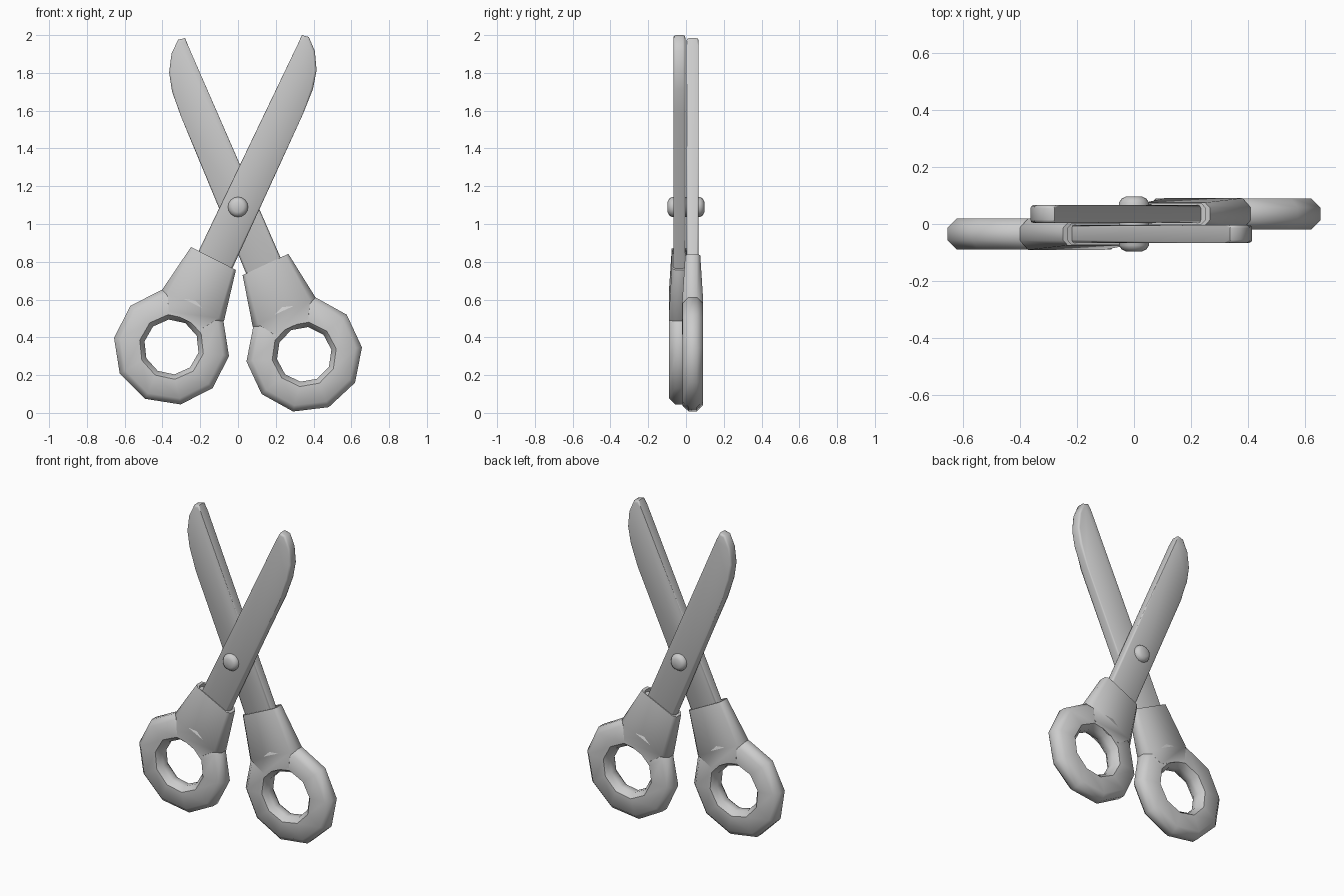
import bpy, bmesh, math
from mathutils import Matrix, Vector

if "Cube" in bpy.data.objects:
    bpy.data.objects.remove(bpy.data.objects["Cube"])


def finish(name, bm):
    bmesh.ops.recalc_face_normals(bm, faces=bm.faces)
    me = bpy.data.meshes.new(name)
    bm.to_mesh(me)
    bm.free()
    ob = bpy.data.objects.new(name, me)
    bpy.context.collection.objects.link(ob)
    bpy.ops.object.select_all(action='DESELECT')
    ob.select_set(True)
    bpy.context.view_layer.objects.active = ob
    bpy.ops.object.shade_smooth_by_angle(angle=math.radians(50))
    return ob


def loft(bm, rings, closed=False):
    """Skin a list of closed vertex rings, capping the ends unless closed."""
    rows = [[bm.verts.new(p) for p in r] for r in rings]
    pairs = list(zip(rows, rows[1:]))
    if closed:
        pairs.append((rows[-1], rows[0]))
    for a, b in pairs:
        for i in range(len(a)):
            j = (i + 1) % len(a)
            bm.faces.new((a[i], a[j], b[j], b[i]))
    if not closed:
        bm.faces.new(rows[0])
        bm.faces.new(rows[-1])


# Blade: flat outline, extruded, with softened edges
outline = [(0.338, 2.0), (0.375, 1.99), (0.407, 1.915), (0.416, 1.815),
           (0.397, 1.714), (0.344, 1.582), (-0.064, 0.69), (-0.25, 0.77),
           (0.318, 1.955)]
bm = bmesh.new()
loft(bm, [[(x, y, z) for x, z in outline] for y in (-0.067, -0.003)])
rim = [e for e in bm.edges if abs(e.verts[0].co.y - e.verts[1].co.y) < 0.001]
bmesh.ops.bevel(bm, geom=rim, offset=0.012, segments=2, profile=0.5,
                affect='EDGES')
blade = finish("front_blade", bm)

# Handle: ten-sided finger ring with an octagonal section
Y = -0.0355
C = Vector((-0.352, Y, 0.349))
section = [(0.146, -0.022), (0.172, -0.055), (0.275, -0.055), (0.308, -0.022),
           (0.308, 0.022), (0.275, 0.055), (0.172, 0.055), (0.146, 0.022)]
bm = bmesh.new()
rings = []
for k in range(10):
    ring = []
    for r, y in section:
        a = math.radians(-9 + 36 * k - (3 if r < 0.2 else 0))
        ring.append(C + Vector((r * math.cos(a), y, r * math.sin(a))))
    rings.append(ring)
loft(bm, rings, closed=True)


# Handle collar: tapered sleeve growing out of the ring, with a shallow socket
def collar_ring(a, c, h, inset, rim):
    w = (c - a).normalized()
    up = Vector((0, 1, 0))
    return [a - up * rim, a + w * inset - up * h, c - w * inset - up * h,
            c - up * rim, c + up * rim, c - w * inset + up * h,
            a + w * inset + up * h, a + up * rim]


a, c = Vector((-0.402, Y, 0.651)), Vector((-0.074, Y, 0.487))
a2, c2 = Vector((-0.249, Y, 0.878)), Vector((-0.011, Y, 0.757))
end = collar_ring(a2, c2, 0.040, 0.018, 0.022)
mid = (a2 + c2) / 2
lip = [mid + (p - mid) * 0.88 for p in end]
down = Vector((-0.43, 0, -0.9)) * 0.025
loft(bm, [collar_ring(C + (a - C) * 0.65, C + (c - C) * 0.65, 0.0555, 0.02, 0.022),
          collar_ring(a, c, 0.0555, 0.033, 0.022),
          end, lip, [p + down for p in lip]])
handle = finish("front_handle", bm)

# Back half: same parts turned half round, then swung slightly
place = (Matrix.Translation((0.34, 0, 0.351))
         @ Matrix.Rotation(math.radians(2.05), 4, 'Y')
         @ Matrix.Translation((-0.34, 0, -0.39))
         @ Matrix.Rotation(math.pi, 4, 'Z'))
for ob, name in ((blade, "back_blade"), (handle, "back_handle")):
    twin = ob.copy()
    twin.data = ob.data.copy()
    twin.data.transform(place)
    twin.name = name
    bpy.context.collection.objects.link(twin)

# Pivot rivet: domed at both ends
bm = bmesh.new()
half = [(0.028, 0.097), (0.044, 0.089), (0.053, 0.075)]
profile = [(r, -y) for r, y in half] + half[::-1]
loft(bm, [[(r * math.cos(t * math.pi / 8), y, 1.09 + r * math.sin(t * math.pi / 8))
           for t in range(16)] for r, y in profile])
finish("pivot_rivet", bm)
